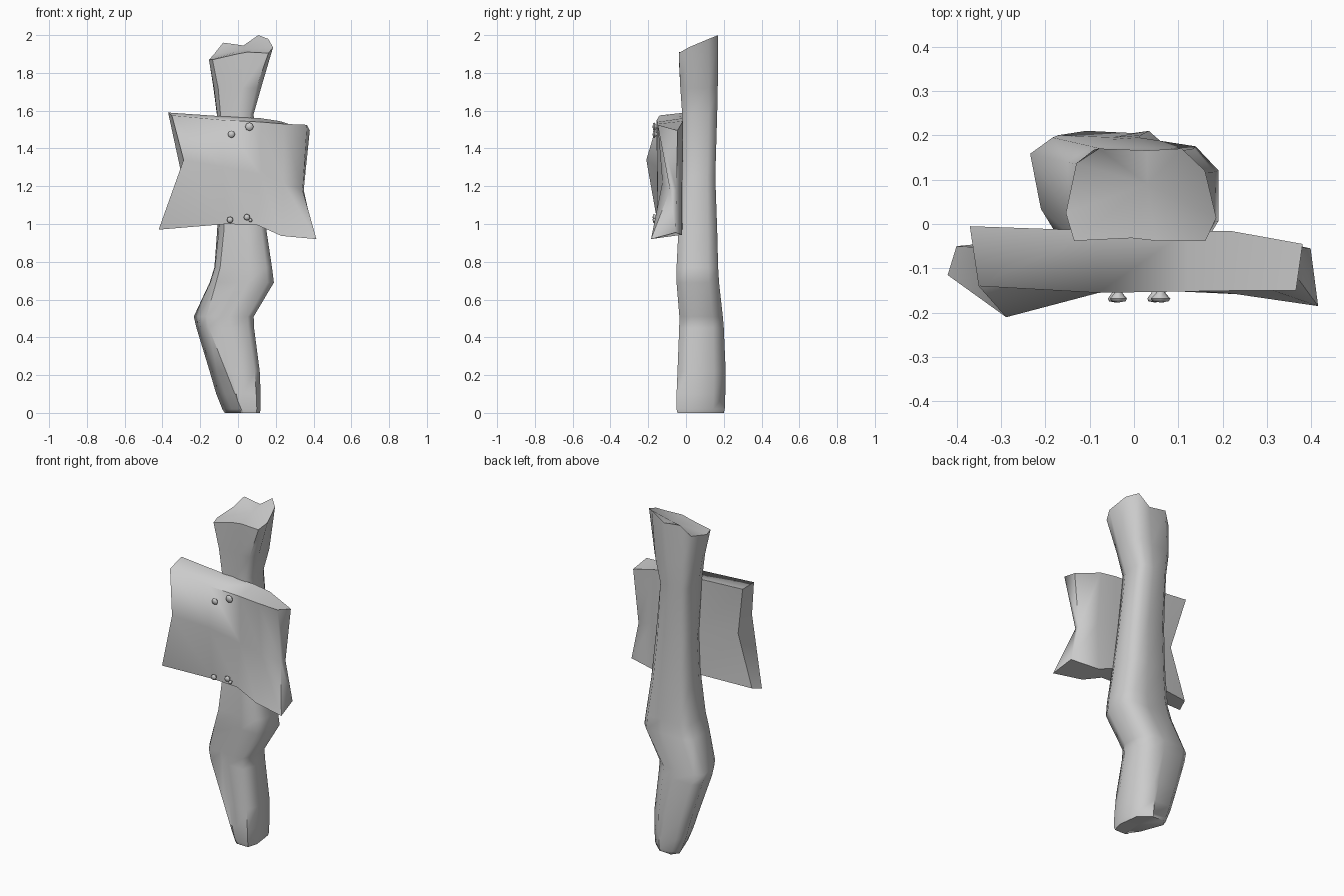
import bpy, bmesh, math

if "Cube" in bpy.data.objects:
    bpy.data.objects.remove(bpy.data.objects["Cube"])


def finish(name, bm, angle):
    bmesh.ops.recalc_face_normals(bm, faces=bm.faces)
    me = bpy.data.meshes.new(name)
    bm.to_mesh(me)
    bm.free()
    ob = bpy.data.objects.new(name, me)
    bpy.context.collection.objects.link(ob)
    bpy.ops.object.select_all(action='DESELECT')
    ob.select_set(True)
    bpy.context.view_layer.objects.active = ob
    bpy.ops.object.shade_smooth_by_angle(angle=math.radians(angle))
    return ob


def bridge(bm, a, b):
    n = len(a)
    for i in range(n):
        j = (i + 1) % n
        bm.faces.new((a[i], a[j], b[j], b[i]))


def fan(bm, ring, centre):
    c = bm.verts.new(centre)
    for i in range(len(ring)):
        bm.faces.new((ring[i], ring[(i + 1) % len(ring)], c))


# Crooked wooden post: one rough cross-section lofted through varying widths
section = [(.10, 0), (.45, .03), (.60, 0), (.90, 0), (1, .25), (1, .76),
           (.85, 1), (.56, .98), (.16, 1), (0, .84), (.01, .30)]
top_z = [1.87, 1.90, 1.91, 1.905, 1.935, 1.98, 2.0, 1.945, 1.96, 1.895, 1.87]
# z, x left, x right, y front, y back, corner chamfer
levels = [(0, -.07, .115, -.045, .20, .08), (.02, -.083, .12, -.05, .205, .08),
          (.1, -.115, .12, -.05, .208, .075), (.22, -.15, .115, -.045, .21, .06),
          (.45, -.22, .085, -.036, .20, .035), (.51, -.234, .083, -.035, .195, .035),
          (.69, -.15, .19, -.05, .175, 0), (.77, -.125, .18, -.05, .17, 0),
          (.97, -.11, .15, -.04, .165, .01), (1.25, -.105, .12, -.02, .155, .01),
          (1.58, -.112, .082, -.02, .165, 0), (1.72, -.13, .122, -.03, .168, 0)]
bm = bmesh.new()
rings = []
for z, xl, xr, yf, yb, ch in levels:
    shift = {0: ch, 10: ch * .6, 6: -ch * .7, 5: -ch * .2}
    rings.append([bm.verts.new((xl + u * (xr - xl) + shift.get(i, 0), yf + v * (yb - yf), z))
                  for i, (u, v) in enumerate(section)])
rings.append([bm.verts.new((-.172 + u * .37 + (.5 - u) * .10 * v, -.038 + v * .208, z))
              for (u, v), z in zip(section, top_z)])
for a, b in zip(rings, rings[1:]):
    bridge(bm, a, b)
fan(bm, rings[0], (.03, .08, .005))
fan(bm, rings[-1], (.03, .09, 1.925))
finish("post", bm, 68)

# Warped notice board: front rows (top, middle, bottom), left to right
front = [
    [(-.35, -.14, 1.575), (-.08, -.155, 1.55), (.12, -.152, 1.54), (.24, -.15, 1.53), (.365, -.15, 1.525)],
    [(-.288, -.21, 1.34), (-.08, -.155, 1.30), (.12, -.15, 1.26), (.24, -.125, 1.22), (.342, -.085, 1.18)],
    [(-.42, -.115, .97), (-.06, -.15, 1.0), (.10, -.152, .995), (.23, -.158, .937), (.415, -.185, .92)]]
back = [
    [(-.37, -.005, 1.59), (-.08, -.015, 1.57), (.12, -.015, 1.56), (.22, -.016, 1.545), (.38, -.045, 1.495)],
    [(-.305, -.055, 1.29), (-.08, -.015, 1.28), (.12, -.018, 1.25), (.24, -.02, 1.22), (.348, -.05, 1.18)],
    [(-.40, -.05, .99), (-.06, -.015, 1.0), (.10, -.018, .995), (.23, -.022, .943), (.398, -.055, .955)]]
bm = bmesh.new()
grids = []
for rows in (front, back):
    g = [[bm.verts.new(p) for p in row] for row in rows]
    for r in range(2):
        for c in range(4):
            bm.faces.new((g[r][c], g[r][c + 1], g[r + 1][c + 1], g[r + 1][c]))
    grids.append(g)
rims = [g[0] + [g[1][-1]] + g[2][::-1] + [g[1][0]] for g in grids]
bridge(bm, *rims)
finish("notice_board", bm, 78)

# Nails: tapered shank flaring to a domed head
nails = [(-.035, 1.475, .019), (.06, 1.515, .022), (-.042, 1.022, .017),
         (.047, 1.036, .017), (.066, 1.02, .010)]
for k, (x, z, r) in enumerate(nails):
    bm = bmesh.new()
    loops = []
    for y, s in ((-.135, .4), (-.155, .45), (-.168, 1), (-.174, .85)):
        loops.append([bm.verts.new((x + r * s * math.cos(i * math.pi / 4), y,
                                    z + r * s * math.sin(i * math.pi / 4))) for i in range(8)])
    for a, b in zip(loops, loops[1:]):
        bridge(bm, a, b)
    fan(bm, loops[0], (x, -.135, z))
    fan(bm, loops[-1], (x, -.177, z))
    finish("nail_%d" % (k + 1), bm, 60)
